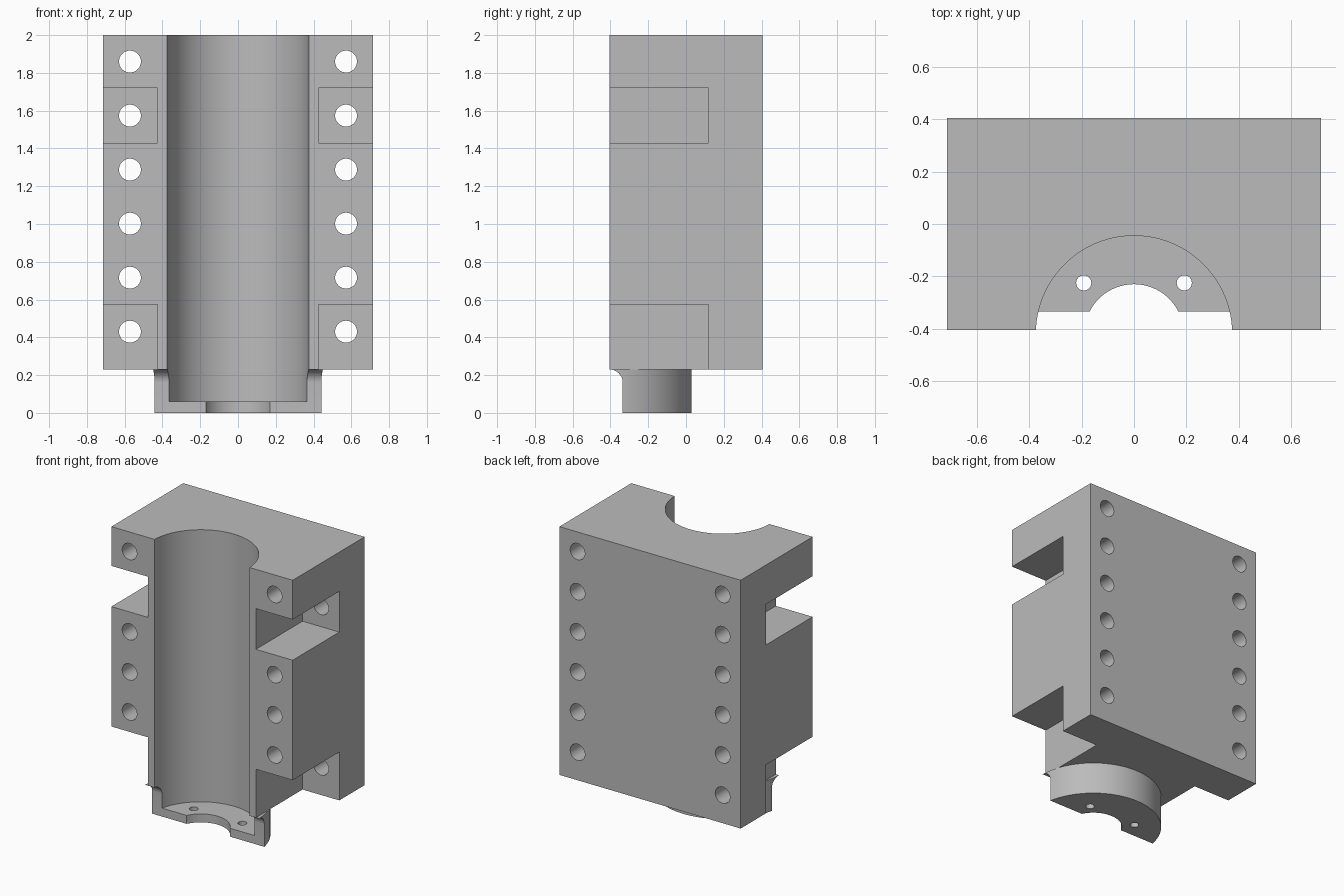
import bpy, bmesh, math
from mathutils import Matrix

if "Cube" in bpy.data.objects:
    bpy.data.objects.remove(bpy.data.objects["Cube"])

grey = bpy.data.materials.new("plain grey")
grey.use_nodes = True
colour = (0.5, 0.5, 0.5, 1)
grey.diffuse_color = colour
grey.node_tree.nodes["Principled BSDF"].inputs["Base Color"].default_value = colour

AXIS_Y = -0.42      # centre line of the bore
BASE_Z = 0.23       # underside of the main block
FRONT, BACK, SIDE = -0.405, 0.405, 0.715


def make_object(name, bm):
    bmesh.ops.recalc_face_normals(bm, faces=bm.faces)
    mesh = bpy.data.meshes.new(name)
    bm.to_mesh(mesh)
    bm.free()
    mesh.materials.append(grey)
    obj = bpy.data.objects.new(name, mesh)
    bpy.context.collection.objects.link(obj)
    return obj


def box(name, x0, x1, y0, y1, z0, z1):
    bm = bmesh.new()
    size = Matrix.Diagonal((x1 - x0, y1 - y0, z1 - z0, 1))
    move = Matrix.Translation(((x0 + x1) / 2, (y0 + y1) / 2, (z0 + z1) / 2))
    bmesh.ops.create_cube(bm, size=1, matrix=move @ size)
    return make_object(name, bm)


def cylinder(name, radius, centre, length, sides, along_y=False):
    bm = bmesh.new()
    turn = Matrix.Rotation(math.pi / 2 if along_y else 0, 4, 'X')
    bmesh.ops.create_cone(bm, cap_ends=True, segments=sides, radius1=radius,
                          radius2=radius, depth=length,
                          matrix=Matrix.Translation(centre) @ turn)
    return make_object(name, bm)


def prism_along_x(name, profile, half_width):
    bm = bmesh.new()
    face = bm.faces.new([bm.verts.new((-half_width, y, z)) for y, z in profile])
    new = bmesh.ops.extrude_face_region(bm, geom=[face])["geom"]
    bmesh.ops.translate(bm, vec=(2 * half_width, 0, 0),
                        verts=[g for g in new if isinstance(g, bmesh.types.BMVert)])
    return make_object(name, bm)


def combine(target, tool, operation='DIFFERENCE'):
    tool.hide_render = True
    mod = target.modifiers.new(operation, 'BOOLEAN')
    mod.object, mod.operation, mod.solver = tool, operation, 'EXACT'
    bpy.context.view_layer.objects.active = target
    bpy.ops.object.modifier_apply(modifier=mod.name)
    bpy.data.objects.remove(tool)


# Main block and the round collar below it
block = box("holder_block", -SIDE, SIDE, FRONT, BACK, BASE_Z, 2)
collar = cylinder("collar", 0.45, (0, AXIS_Y, BASE_Z / 2), BASE_Z, 128)

# Collar front is flat and sweeps forward into the block with a fillet
fillet = 0.07
profile = [(0.2, BASE_Z + 0.1), (0.2, -0.1), (FRONT + fillet, -0.1)]
for i in range(13):
    a = math.pi / 2 * i / 12
    profile.append((FRONT + fillet * math.cos(a),
                    BASE_Z - fillet + fillet * math.sin(a)))
profile.append((FRONT, BASE_Z + 0.1))
combine(collar, prism_along_x("collar_trim", profile, 0.6), 'INTERSECT')

# Side notches in the block
for s in (-1, 1):
    for z0, z1 in ((BASE_Z - 0.1, 0.575), (1.43, 1.72)):
        x0, x1 = sorted((s * 0.425, s * (SIDE + 0.1)))
        combine(block, box("notch", x0, x1, FRONT - 0.1, 0.12, z0, z1))

combine(block, collar, 'UNION')

# Bore down to the collar floor, and the smaller opening through it
combine(block, cylinder("bore", 0.375, (0, AXIS_Y, 1.06), 2, 128))
combine(block, cylinder("floor_opening", 0.19, (0, AXIS_Y, 0), 0.4, 96))

# Bolt holes through the block and pin holes through the floor
for s in (-1, 1):
    for i in range(6):
        centre = (s * 0.572, 0, 0.43 + 0.286 * i)
        combine(block, cylinder("bolt_hole", 0.058, centre, 1, 40, True))
    combine(block, cylinder("pin_hole", 0.029, (s * 0.192, -0.225, 0), 0.3, 24))

bpy.ops.object.select_all(action='DESELECT')
block.select_set(True)
bpy.context.view_layer.objects.active = block
bpy.ops.object.shade_smooth_by_angle(angle=math.radians(30))
